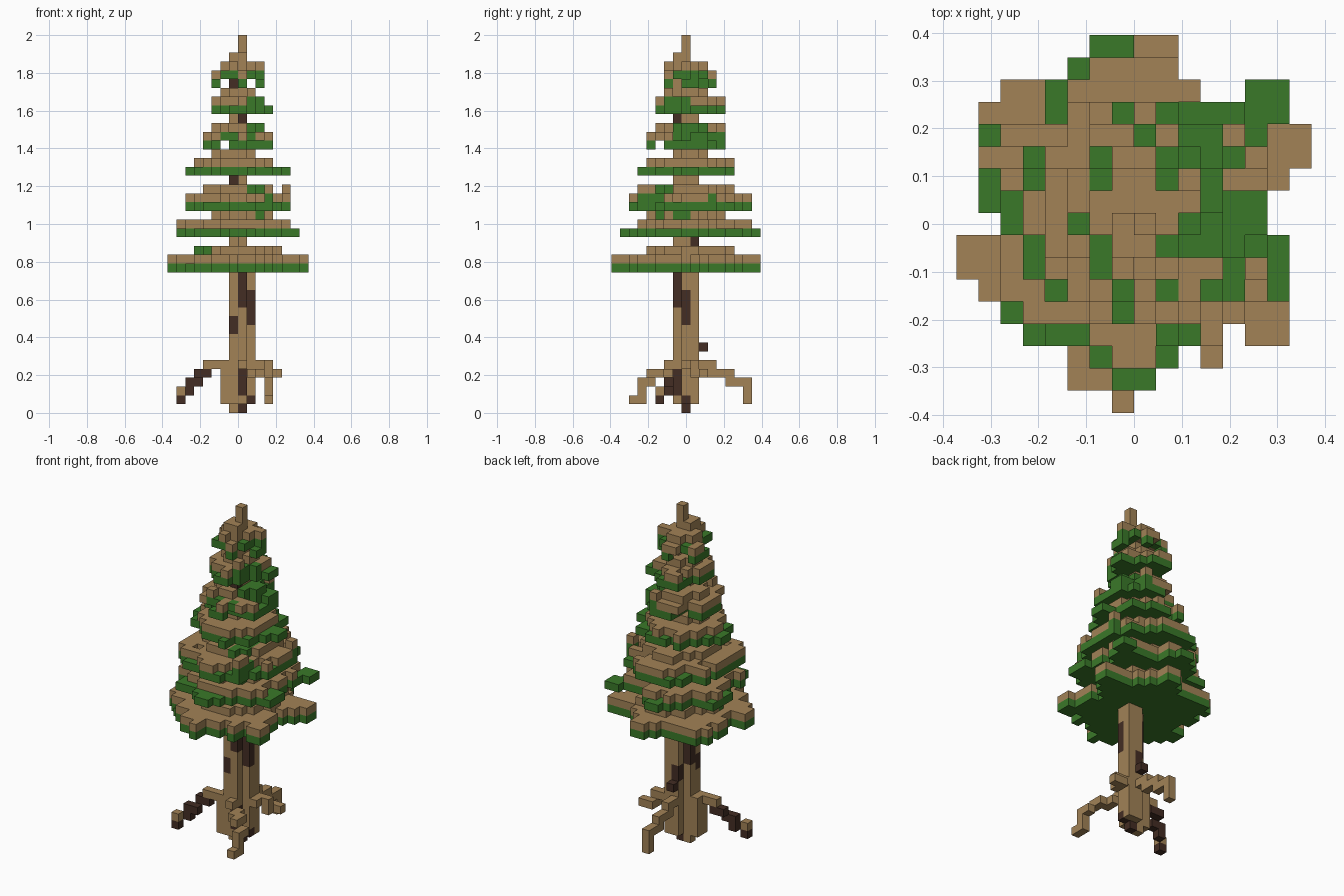
import bpy, bmesh, math, random
from mathutils import Vector

if "Cube" in bpy.data.objects:
    bpy.data.objects.remove(bpy.data.objects["Cube"])

random.seed(4)
UNIT = 2 / 43          # edge of one block
BROWN, GREEN, DARK = range(3)


def make_material(name, rgb):
    mat = bpy.data.materials.new(name)
    mat.use_nodes = True
    mat.diffuse_color = (*rgb, 1)
    mat.node_tree.nodes["Principled BSDF"].inputs["Base Color"].default_value = (*rgb, 1)
    return mat


MATERIALS = [make_material("bark brown", (.36, .225, .094)),
             make_material("needle green", (.042, .19, .022)),
             make_material("dark bark", (.056, .026, .017))]

parts = {}             # part name -> {block: colour}


def put(part, cells, colour):
    parts.setdefault(part, {}).update({c: colour for c in cells})


def box(xs, ys, zs):
    """Blocks in inclusive (low, high) ranges."""
    span = lambda r: range(r[0], r[1] + 1)
    return [(x, y, z) for x in span(xs) for y in span(ys) for z in span(zs)]


def rows(z, top, spans):
    """One layer given as x spans, from the back row forward."""
    return [c for k, s in enumerate(spans) for c in box(s, (top - k, top - k), (z, z))]


def disc(z, xs, ys, power=1.6, ragged=.2):
    """A ragged rounded layer that fills the given extents."""
    cx, cy = sum(xs) / 2, sum(ys) / 2
    rx, ry = (xs[1] - xs[0] + 1) / 2, (ys[1] - ys[0] + 1) / 2
    cells = []
    for x, y, _ in box(xs, ys, (z, z)):
        d = (abs(x - cx) / rx) ** power + (abs(y - cy) / ry) ** power
        on_axis = abs(x - cx) < 1 or abs(y - cy) < 1
        if d <= 1 + (0 if on_axis else random.uniform(-ragged, ragged)):
            cells.append((x, y, z))
    return cells


def raise_by(cells, n=1):
    return [(x, y, z + n) for x, y, z in cells]


# Trunk: a plus with two filled corners, a plain plus inside the crown
put("trunk", box((-1, 0), (0, 0), (0, 40)) + box((0, 0), (-1, 1), (1, 38)), BROWN)
put("trunk", box((1, 1), (0, 1), (1, 18)) + box((-1, -1), (-1, 0), (1, 18)), BROWN)
put("trunk", box((-2, -2), (-1, 0), (1, 5)), BROWN)
for patch in (box((0, 0), (-1, -1), (12, 15)), box((1, 1), (0, 0), (10, 13)),
              box((-1, -1), (-1, -1), (9, 10)), box((0, 0), (-1, -1), (2, 4)),
              box((0, 0), (1, 1), (19, 19)), box((0, 0), (-1, -1), (33, 33)),
              box((-1, -1), (0, 0), (26, 26)), box((0, 0), (0, 0), (0, 0)),
              box((-1, -1), (0, 0), (37, 37)), box((-1, -1), (0, 0), (10, 14)),
              box((0, 0), (1, 1), (8, 9)), box((0, 0), (2, 2), (7, 7)),
              box((1, 1), (0, 0), (1, 1))):
    put("trunk", patch, DARK)

# Roots: stepped paths of blocks
ROOTS = {
    "left_dark_root": [(-2, -1, 5), (-3, -1, 5), (-4, -1, 5), (-4, -1, 4), (-5, -1, 4),
                       (-5, -2, 3), (-6, -2, 3), (-6, -2, 2), (-7, -3, 2), (-7, -3, 1)],
    "front_root": [(0, -2, 5), (1, -2, 4), (1, -3, 4), (2, -3, 4), (2, -4, 4), (3, -4, 3),
                   (3, -5, 3), (3, -5, 2), (3, -5, 1), (3, -6, 1)],
    "back_root": [(0, 2, 5), (0, 3, 5), (0, 3, 4), (0, 4, 4), (0, 5, 4),
                  (0, 5, 3), (0, 6, 3), (0, 7, 3), (0, 7, 2), (0, 7, 1)],
    "side_root": [(2, 0, 5), (2, 1, 5), (3, 1, 5), (3, 1, 4), (3, 2, 4), (4, 2, 4)],
}
for name, path in ROOTS.items():
    put(name, path, BROWN)
put("left_dark_root", ROOTS["left_dark_root"][3:8] + [(-7, -3, 1)], DARK)

# Lowest tier: broad branches, green below and brown above
low = rows(16, 8, [(0, 1), (-1, 1), (-6, 2), (-7, 3), (-6, 7), (-7, 7), (-7, 6), (-6, 5),
                   (-6, 4), (-8, 5), (-8, 5), (-7, 5), (-6, 6), (-5, 3), (-3, 1), (-3, -1),
                   (-1, -1)]) + box((5, 6), (-5, -5), (16, 16)) + [(3, -6, 16)]
put("lowest_tier", low, GREEN)
put("lowest_tier", raise_by(low) + disc(18, (-5, 4), (-4, 5)), BROWN)

# Second tier: wide green boughs, partly covered
second = rows(20, 8, [(-2, -1), (-3, 0), (-4, 0), (-4, 6), (-7, 5), (-7, 5), (-7, 4), (-7, 5),
                      (-6, 5), (-5, 6), (-5, 6), (-6, 6), (-5, 4), (-5, 2), (-2, 1),
                      (-1, 0)]) + box((5, 6), (6, 6), (20, 20))
put("second_tier", second, GREEN)
cover = set(raise_by(second)) & set(disc(21, (-7, 5), (-5, 7), 2))
put("second_tier", list(cover) + disc(22, (-3, 3), (-4, 4)), BROWN)

# Middle and upper tiers: name, base z, roundness, extents, cap extents, lone green tips
TIERS = [
    ("middle_tier", 23, 2, ((-6, 5), (-6, 7)), ((-4, 3), (-3, 5)), []),
    ("fourth_tier", 27, 1.8, ((-5, 4), (-4, 5)), ((-3, 1), (-1, 2)),
     [(-6, 0), (-6, 1), (5, 0), (5, 1), (1, -5)]),
    ("fifth_tier", 30, 1.8, ((-4, 3), (-4, 4)), ((-3, 2), (-2, 3)), []),
    ("sixth_tier", 34, 1.6, ((-3, 2), (-3, 4)), ((-2, 1), (-1, 2)), [(3, 1), (3, 2)]),
    ("top_tier", 37, 1.4, ((-3, 2), (-2, 3)), ((-2, 1), (-1, 2)), []),
]
footprint = {c[:2] for c in low + second}
for name, z, power, extents, cap, tips in TIERS:
    green = [c for c in disc(z, *extents, power) if c[:2] in footprint]
    put(name, raise_by(green) + disc(z + 2, *cap), BROWN)
    if name == "fifth_tier":      # drooping clumps with gaps between
        green = [c for c in green if c[0] != -2 and c[1] != -3]
    if name == "top_tier":        # only the branch tips droop
        green = [c for c in green if c[0] in (-3, 2) or (c[0] == 0 and c[1] in (-2, 3))]
    put(name, green + [(x, y, z) for x, y in tips], GREEN)

# Green patches on the sides of the brown layers: x range, y range, layer
PATCHES = [((-5, -4), (-4, 0), 18), ((2, 2), (-3, -2), 22), ((3, 3), (-1, 0), 22),
           ((3, 3), (-5, -3), 24), ((4, 5), (3, 3), 24), ((1, 2), (-3, 0), 25),
           ((4, 4), (-3, 0), 28), ((1, 3), (-1, 4), 31), ((-2, -1), (-4, -3), 31),
           ((1, 2), (-1, 3), 32), ((1, 2), (-3, 0), 35), ((-2, -1), (-2, -1), 38),
           ((1, 2), (-1, 1), 38)]
foliage = [cells for name, cells in parts.items() if name.endswith("tier")]
for xs, ys, z in PATCHES:
    for cell in box(xs, ys, (z, z)):
        for cells in foliage:
            if cell in cells:
                cells[cell] = GREEN

# Bare spots, by row from the back: the brown cover is missing and green shows
BARE_ROWS = [[(-2, -1)], [(-3, -3)], [(-4, -4), (5, 6)], [(-4, -4), (-1, -1), (1, 6)],
             [(-7, -7), (0, 0), (2, 3), (5, 5)], [(-5, -5), (-2, -2), (1, 4)],
             [(-7, -7), (-5, -5), (-2, -2), (1, 1), (3, 3)], [(-7, -6), (3, 5)],
             [(-6, -6), (-3, -3), (2, 5)], [(-5, -5), (-2, -2), (1, 6)],
             [(-5, -5), (-2, -2), (4, 4), (6, 6)],
             [(-4, -4), (-1, -1), (1, 1), (3, 4), (6, 6)],
             [(-6, -6), (-1, -1)], [(-5, -3), (1, 2)], [(-2, -2), (1, 1)], [(-1, 0)]]
bare = {c[:2] for k, spans in enumerate(BARE_ROWS)
        for s in spans for c in box(s, (8 - k, 8 - k), (0, 0))}
highest = {}           # (x, y) -> (top layer, its tier)
for cells in foliage:
    for x, y, z in cells:
        if z > highest.get((x, y), (0,))[0]:
            highest[x, y] = (z, cells)
for (x, y), (z, cells) in highest.items():
    if (x, y) not in bare:
        if cells[x, y, z] == GREEN:
            cells[x, y, z + 1] = BROWN
    elif cells.get((x, y, z - 1)) == GREEN:
        del cells[x, y, z]
    else:
        cells[x, y, z] = GREEN

# Tip
put("tip", box((-1, 0), (-1, 0), (40, 40)) + box((0, 0), (0, 0), (41, 42)), BROWN)

# Turn blocks into meshes, keeping only exposed faces
filled = set().union(*parts.values())
built = set()
for name, cells in parts.items():
    bm = bmesh.new()
    for cell, colour in cells.items():
        if cell in built:
            continue
        built.add(cell)
        for axis in range(3):
            for side in (0, 1):
                near = list(cell)
                near[axis] += 2 * side - 1
                if tuple(near) in filled:
                    continue
                loop = []
                for u, v in ((0, 0), (1, 0), (1, 1), (0, 1)):
                    p = Vector(cell)
                    p[axis] += side
                    p[(axis + 1) % 3] += u
                    p[(axis + 2) % 3] += v
                    loop.append(bm.verts.new((p - Vector((0, .5, 0))) * UNIT))
                face = bm.faces.new(loop if side else loop[::-1])
                face.material_index = colour
    bmesh.ops.remove_doubles(bm, verts=bm.verts, dist=UNIT / 100)
    bmesh.ops.dissolve_limit(bm, angle_limit=math.radians(1), verts=bm.verts,
                             edges=bm.edges, delimit={'MATERIAL'})
    mesh = bpy.data.meshes.new(name)
    bm.to_mesh(mesh)
    bm.free()
    for mat in MATERIALS:
        mesh.materials.append(mat)
    bpy.context.collection.objects.link(bpy.data.objects.new(name, mesh))
